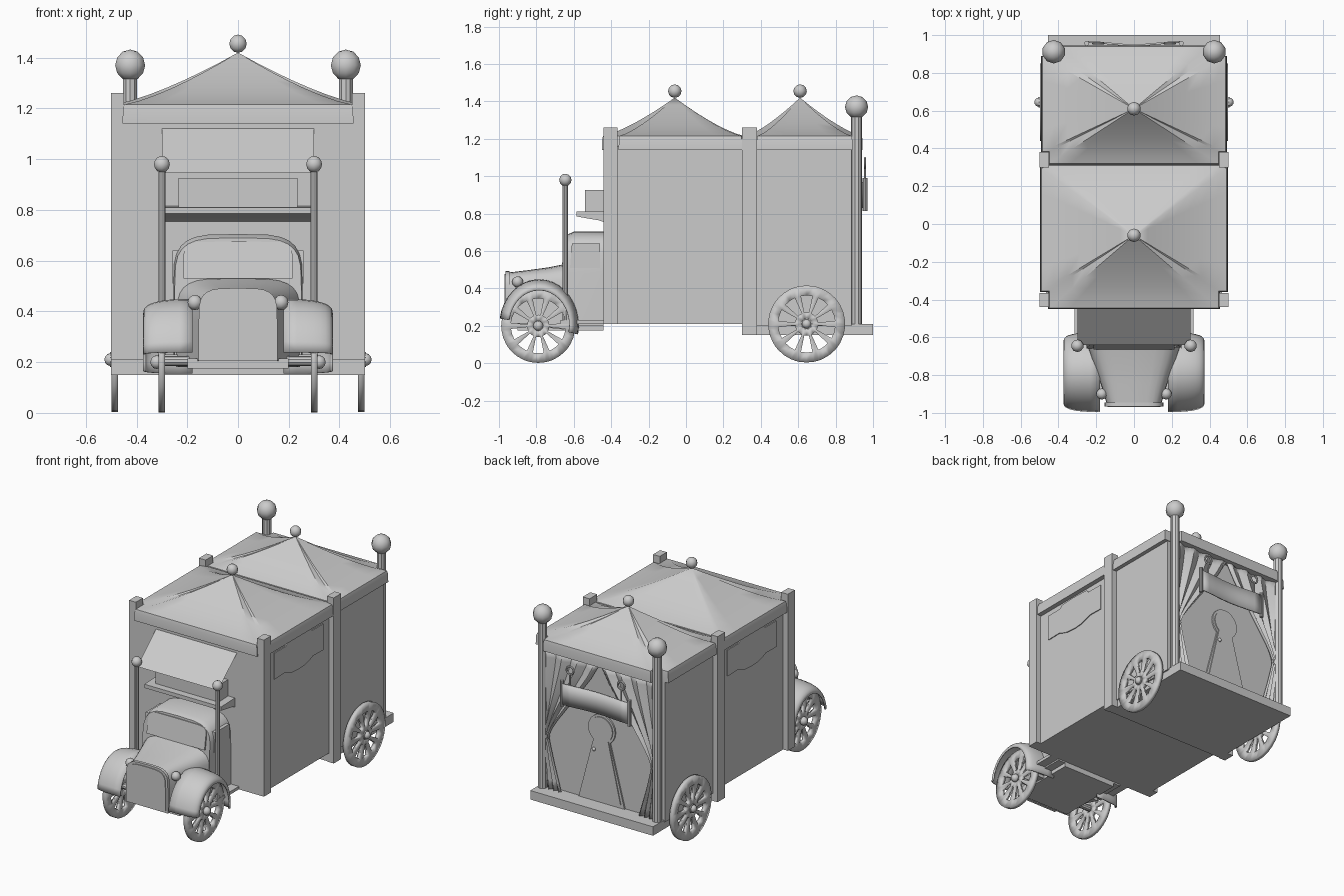
import bpy, bmesh, math
from mathutils import Matrix, Vector

if "Cube" in bpy.data.objects:
    bpy.data.objects.remove(bpy.data.objects["Cube"])

grey = bpy.data.materials.new("light grey")
grey.use_nodes = True
grey.diffuse_color = (0.6, 0.6, 0.6, 1)
grey.node_tree.nodes["Principled BSDF"].inputs["Base Color"].default_value = (0.6, 0.6, 0.6, 1)
parts = []


def finish(name, bm, thick=0):
    bmesh.ops.recalc_face_normals(bm, faces=bm.faces)
    me = bpy.data.meshes.new(name)
    bm.to_mesh(me)
    bm.free()
    me.materials.append(grey)
    ob = bpy.data.objects.new(name, me)
    bpy.context.collection.objects.link(ob)
    if thick:
        mod = ob.modifiers.new("thickness", 'SOLIDIFY')
        mod.thickness = thick
        mod.offset = 0
    parts.append(ob)
    return ob


def box(name, x0, x1, y0, y1, z0, z1):
    return prism(name, [(x0, z0), (x1, z0), (x1, z1), (x0, z1)], 'y', y0, y1)


def prism(name, pts, axis, a, b):
    """Extrude a (y, z) outline along x, or an (x, z) outline along y."""
    return loft(name, [(a, pts), (b, pts)], axis)


def loft(name, sections, axis='y', shift=lambda p, z: 0):
    bm = bmesh.new()
    rings = []
    for pos, pts in sections:
        rings.append([bm.verts.new((pos, p, z) if axis == 'x' else (p, pos + shift(pos, z), z))
                      for p, z in pts])
    for r0, r1 in zip(rings, rings[1:]):
        for i in range(len(r0)):
            j = (i + 1) % len(r0)
            bm.faces.new((r0[i], r0[j], r1[j], r1[i]))
    bm.faces.new(rings[0])
    bm.faces.new(rings[-1])
    return finish(name, bm)


def grid(name, nu, nv, f, thick=0):
    bm = bmesh.new()
    v = [[bm.verts.new(f(i / nu, j / nv)) for j in range(nv + 1)] for i in range(nu + 1)]
    for i in range(nu):
        for j in range(nv):
            bm.faces.new((v[i][j], v[i + 1][j], v[i + 1][j + 1], v[i][j + 1]))
    return finish(name, bm, thick)


def rod(name, a, b, r, sides=10):
    a, b = Vector(a), Vector(b)
    bm = bmesh.new()
    turn = (b - a).to_track_quat('Z', 'Y').to_matrix().to_4x4()
    bmesh.ops.create_cone(bm, cap_ends=True, segments=sides, radius1=r, radius2=r,
                          depth=(b - a).length, matrix=Matrix.Translation((a + b) / 2) @ turn)
    return finish(name, bm)


def ball(name, x, y, z, r, sides=10):
    bm = bmesh.new()
    bmesh.ops.create_uvsphere(bm, u_segments=sides, v_segments=6, radius=r,
                              matrix=Matrix.Translation((x, y, z)))
    return finish(name, bm)


def ring(name, x, y, z, big, small):
    bpy.ops.mesh.primitive_torus_add(major_radius=big, minor_radius=small, major_segments=16,
                                     minor_segments=6, location=(x, y, z), rotation=(math.pi / 2, 0, 0))
    ob = bpy.context.object
    ob.name = name
    ob.data.materials.append(grey)
    parts.append(ob)


def wheel(name, x, y, z, r):
    """Disc with ten wedge openings, a hub and a cap."""
    bm = bmesh.new()
    radii = [r * k for k in (0.12, 0.3, 0.74, 1)]
    fractions = (-0.5, -0.32, 0, 0.32)
    ang = [(s + f) * math.tau / 10 for s in range(10) for f in fractions]
    v = [[bm.verts.new((x, y + q * math.sin(a), z + q * math.cos(a))) for a in ang] for q in radii]
    n = len(ang)
    for k in range(3):
        for i in range(n):
            if k == 1 and i % 4 in (1, 2):
                continue
            j = (i + 1) % n
            bm.faces.new((v[k][i], v[k][j], v[k + 1][j], v[k + 1][i]))
    finish(name, bm, 0.026)


def tent_roof(name, outline, peak):
    """Concave tent with a hanging skirt."""
    bm = bmesh.new()
    px, py, top = peak
    dense = []
    for (x0, y0), (x1, y1) in zip(outline, outline[1:] + outline[:1]):
        n = max(1, round(math.hypot(x1 - x0, y1 - y0) / 0.12))
        dense += [(x0 + (x1 - x0) * i / n, y0 + (y1 - y0) * i / n) for i in range(n)]
    levels = [(s / 7, 1.215 + (top - 1.215) * (1 - s / 7) ** 1.35) for s in range(1, 7)]
    levels += [(0.985, 1.215), (0.997, 1.195), (1, 1.14)]
    rows = [[bm.verts.new((px + (x - px) * s, py + (y - py) * s, z)) for x, y in dense] for s, z in levels]
    apex = bm.verts.new(peak)
    n = len(dense)
    for i in range(n):
        j = (i + 1) % n
        bm.faces.new((apex, rows[0][i], rows[0][j]))
        for a, b in zip(rows, rows[1:]):
            bm.faces.new((a[i], b[i], b[j], a[j]))
    bm.faces.new(rows[-1])
    finish(name, bm)
    ball(name + "_finial", px, py, top + 0.035, 0.036)


def arch(hw, z0, zs, z1, n=14, power=0.5):
    """Upright outline with a rounded top."""
    pts = [(-hw, z0), (hw, z0)]
    for i in range(n + 1):
        c, s = math.cos(math.pi * i / n), math.sin(math.pi * i / n)
        pts.append((hw * math.copysign(abs(c) ** power, c), zs + (z1 - zs) * abs(s) ** power))
    return pts


# Wagon body, platform and roofs
box("front_body", -0.465, 0.465, -0.44, 0.34, 0.21, 1.16)
box("rear_body", -0.465, 0.465, 0.34, 0.885, 0.2, 1.16)
box("rear_platform", -0.455, 0.455, 0.305, 1.0, 0.15, 0.21)
tent_roof("front_roof", [(-0.455, -0.45), (0.455, -0.45), (0.455, -0.36), (0.497, -0.36), (0.497, 0.3),
          (0.455, 0.315), (-0.455, 0.315), (-0.497, 0.3), (-0.497, -0.36), (-0.455, -0.36)], (0, -0.06, 1.42))
tent_roof("rear_roof", [(-0.455, 0.315), (0.455, 0.315), (0.455, 0.38), (0.492, 0.38), (0.492, 0.89),
          (0.41, 0.89), (0.4, 0.945), (-0.4, 0.945), (-0.41, 0.89), (-0.492, 0.89), (-0.492, 0.38),
          (-0.455, 0.38)], (0, 0.61, 1.42))

# Driver bench, footboard and awning
box("bench", -0.235, 0.235, -0.54, -0.44, 0.81, 0.925)
prism("footboard", [(-0.585, 0.81), (-0.585, 0.785), (-0.53, 0.775), (-0.47, 0.765), (-0.44, 0.755),
                    (-0.44, 0.815)], 'x', -0.285, 0.285)
grid("awning", 1, 4, lambda u, v: ((u - 0.5) * 0.6, -0.44 - 0.2 * v, 1.12 - 0.175 * v))

# Cab, hood and grille
def rake(pos, z):
    return max(0, z - 0.52) * 0.18 if pos < -0.5 else 0

loft("cab", [(-0.66, arch(0.25, 0.2, 0.48, 0.69)), (-0.63, arch(0.255, 0.2, 0.48, 0.705)),
             (-0.44, arch(0.255, 0.2, 0.48, 0.705))], 'y', rake)
loft("windshield", [(-0.665, arch(0.215, 0.53, 0.56, 0.675, power=0.25)),
                    (-0.655, arch(0.215, 0.53, 0.56, 0.675, power=0.25))], 'y', rake)
loft("hood", [(-0.95, arch(0.145, 0.21, 0.36, 0.485)), (-0.85, arch(0.175, 0.2, 0.36, 0.497)),
              (-0.74, arch(0.215, 0.19, 0.36, 0.512)), (-0.65, arch(0.245, 0.18, 0.36, 0.53))])
prism("grille_frame", arch(0.155, 0.205, 0.36, 0.492), 'y', -0.965, -0.945)
prism("grille_panel", arch(0.14, 0.22, 0.36, 0.478), 'y', -0.97, -0.96)
rod("front_axle", (-0.33, -0.79, 0.205), (0.33, -0.79, 0.205), 0.02)
box("chassis", -0.2, 0.2, -0.9, -0.44, 0.175, 0.215)

# Rear door, knob and hanging scroll
def keyhole(k, z0):
    head = [math.radians(-52 + 284 * i / 16) for i in range(17)]
    return ([(-0.17 * k, z0), (0.17 * k, z0)] +
            [(0.1 * k * math.cos(a), 0.7 + 0.1 * k * math.sin(a)) for a in head])

prism("door_frame", keyhole(1, 0.21), 'y', 0.88, 0.895)
prism("door", keyhole(0.85, 0.235), 'y', 0.885, 0.901)
ball("door_knob", 0.05, 0.905, 0.56, 0.012)
grid("scroll", 8, 2, lambda u, v: ((u - 0.5) * 0.5, 0.955 + 0.008 * math.cos(u * math.tau), 0.83 + 0.14 * v), 0.01)


def curtain_edge(z):
    pts = [(0.21, 0.29), (0.4, 0.345), (0.56, 0.385), (0.64, 0.35), (0.75, 0.27), (0.9, 0.16),
           (1.04, 0.06), (1.15, 0.0)]
    for (a, p), (b, q) in zip(pts, pts[1:]):
        if z <= b:
            return p + (q - p) * (z - a) / (b - a)
    return 0


def curtain(s):
    def f(u, v):
        z = 0.21 + 0.939 * v
        x = curtain_edge(z)
        return s * (x + (0.42 - x) * u), 0.907 + 0.012 * math.sin(u * 22), z
    return f


def fender(s):
    def f(u, v):
        a = math.radians(-12 + 184 * u)
        w = math.radians(90 * v)
        r = 0.185 + 0.055 * math.cos(w) ** 0.7
        return (s * (0.18 + 0.19 * math.sin(w) ** 0.8),
                -0.785 + r * 0.87 * math.cos(a), 0.205 + r * math.sin(a))
    return f


# Everything that comes in pairs
for side, s in (("left", 1), ("right", -1)):
    for label, y0, y1, z0 in (("front", -0.44, -0.365, 0.21), ("middle", 0.3, 0.38, 0.15)):
        box(f"{side}_{label}_post", *sorted((s * 0.45, s * 0.5)), y0, y1, z0, 1.26)
    rod(f"{side}_rear_post", (s * 0.425, 0.912, 0.2), (s * 0.425, 0.912, 1.33), 0.029)
    ball(f"{side}_rear_post_ball", s * 0.425, 0.912, 1.37, 0.062)
    rod(f"{side}_cab_pole", (s * 0.3, -0.645, 0.22), (s * 0.3, -0.645, 0.95), 0.014)
    ball(f"{side}_cab_pole_ball", s * 0.3, -0.645, 0.98, 0.033)
    wheel(f"{side}_rear_wheel", s * 0.485, 0.645, 0.21, 0.206)
    rod(f"{side}_rear_hub", (s * 0.44, 0.645, 0.21), (s * 0.505, 0.645, 0.21), 0.03)
    ball(f"{side}_rear_cap", s * 0.503, 0.645, 0.21, 0.025)
    wheel(f"{side}_front_wheel", s * 0.3, -0.79, 0.2, 0.198)
    ball(f"{side}_front_cap", s * 0.32, -0.79, 0.2, 0.027)
    grid(f"{side}_fender", 18, 8, fender(s), 0.008)
    box(f"{side}_running_board", *sorted((s * 0.2, s * 0.315)), -0.67, -0.44, 0.21, 0.23)
    ball(f"{side}_headlight", s * 0.17, -0.9, 0.435, 0.03)
    prism(f"{side}_cab_window", [(-0.62, 0.51), (-0.46, 0.51), (-0.46, 0.64), (-0.61, 0.64)],
          'x', s * 0.235, s * 0.258)
    # Scalloped banner plate on the body side
    half = [(0.258, 0.93), (0.258, 1.105), (0.14, 1.105), (0.12, 1.125), (-0.0, 1.13)]
    low = [(0, 0.9), (0.07, 0.905), (0.12, 0.92), (0.15, 0.932)]
    loop = low + half
    loop += [(-y, z) for y, z in reversed(loop) if y > 0]
    prism(f"{side}_banner", [(y - 0.027, z) for y, z in loop], 'x', s * 0.463, s * 0.471)
    grid(f"{side}_curtain", 14, 16, curtain(s), 0.006)
    ring(f"{side}_curtain_tie", s * 0.4, 0.91, 0.56, 0.018, 0.008)
    rod(f"{side}_scroll_roll", (s * 0.25, 0.957, 0.815), (s * 0.25, 0.957, 0.99), 0.013)
    ring(f"{side}_scroll_ring", s * 0.19, 0.957, 1.07, 0.026, 0.007)
    rod(f"{side}_scroll_hanger", (s * 0.19, 0.957, 0.96), (s * 0.19, 0.957, 1.05), 0.006)

# Smooth shading with sharp edges kept
bpy.ops.object.select_all(action='DESELECT')
for ob in parts:
    ob.select_set(True)
bpy.context.view_layer.objects.active = parts[0]
bpy.ops.object.shade_smooth_by_angle(angle=math.radians(35))
